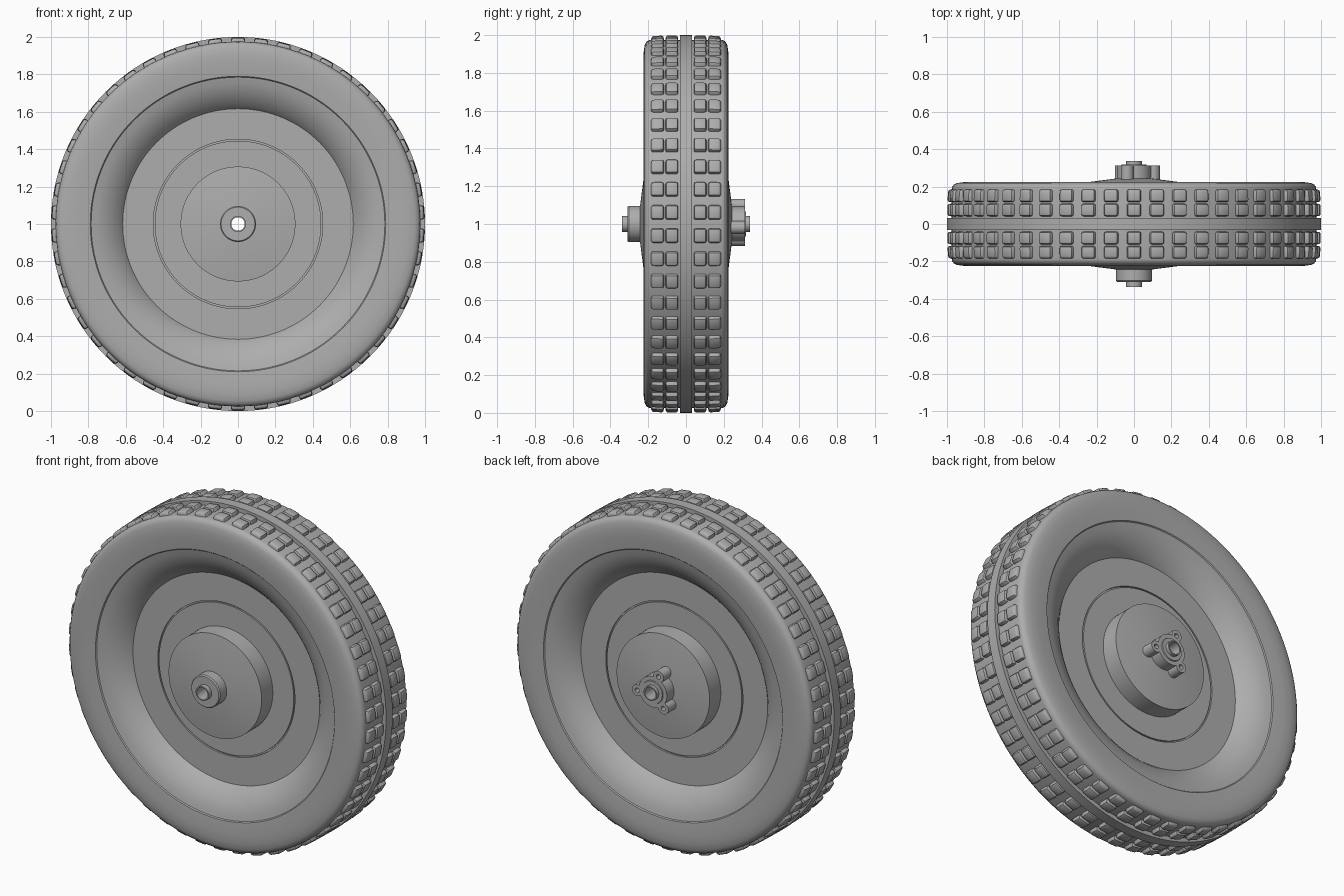
import bpy, bmesh, math
from mathutils import Matrix, Vector

cube = bpy.data.objects.get("Cube")
if cube:
    bpy.data.objects.remove(cube, do_unlink=True)

grey = bpy.data.materials.new("plain grey")
grey.use_nodes = True
colour = (0.42, 0.42, 0.42, 1)
grey.diffuse_color = colour
grey.node_tree.nodes["Principled BSDF"].inputs["Base Color"].default_value = colour

CENTRE = Vector((0, 0, 1))


def finish(name, bm, angle=30):
    bmesh.ops.recalc_face_normals(bm, faces=bm.faces)
    mesh = bpy.data.meshes.new(name)
    bm.to_mesh(mesh)
    bm.free()
    mesh.materials.append(grey)
    obj = bpy.data.objects.new(name, mesh)
    bpy.context.collection.objects.link(obj)
    bpy.ops.object.select_all(action="DESELECT")
    obj.select_set(True)
    bpy.context.view_layer.objects.active = obj
    bpy.ops.object.shade_smooth_by_angle(angle=math.radians(angle))
    return obj


def lathe(name, profile, steps=128, centre=CENTRE):
    """Spin a closed (radius, y) loop about an axis along y."""
    bm = bmesh.new()
    verts = [bm.verts.new(centre + Vector((r, y, 0))) for r, y in profile]
    edges = [bm.edges.new((v, verts[i - 1])) for i, v in enumerate(verts)]
    bmesh.ops.spin(bm, geom=verts + edges, cent=centre, axis=(0, 1, 0),
                   angle=math.tau, steps=steps, use_merge=True)
    bmesh.ops.remove_doubles(bm, verts=bm.verts, dist=0.00001)
    return finish(name, bm)


def both_sides(half):
    return half + [(r, -y) for r, y in reversed(half)]


# Tyre: tread bed, rounded shoulder, sidewall and inward roll to the dish
lathe("tyre", both_sides([
    (0.975, 0.03), (0.975, 0.185), (0.972, 0.2), (0.962, 0.212), (0.945, 0.219),
    (0.91, 0.224), (0.86, 0.224), (0.79, 0.217), (0.785, 0.211), (0.75, 0.203),
    (0.71, 0.188), (0.67, 0.163), (0.64, 0.137), (0.612, 0.105), (0.6, 0.08)]))

# Raised rib round the middle of the tread
lathe("centre_rib", both_sides([(1.0, 0.031), (0.96, 0.031)]))

# Dish with a fine groove, and the shallow cone of the hub disc
BORE = 0.037
lathe("wheel_disc", both_sides([
    (0.63, 0.11), (0.453, 0.11), (0.453, 0.1), (0.445, 0.1), (0.445, 0.11),
    (0.307, 0.11), (0.307, 0.216), (0.09, 0.244), (BORE, 0.244)]))

# Front boss and the sleeve running through the hub
lathe("front_boss", [(BORE, -0.24), (0.096, -0.24), (0.096, -0.303),
                     (0.09, -0.31), (0.07, -0.31), (BORE, -0.31)], 48)
lathe("axle_sleeve", both_sides([(BORE - 0.001, 0.338), (0.043, 0.338)]), 48)

# Back boss with three bored lugs
lathe("back_boss", [(BORE, 0.235), (0.092, 0.235), (0.092, 0.312), (0.068, 0.312),
                    (0.066, 0.318), (BORE, 0.318)], 48)
for i in range(3):
    a = math.radians(-10 + 120 * i)
    spot = CENTRE + Vector((math.cos(a), 0, math.sin(a))) * 0.106
    lathe(f"lug_{i + 1}", [(0.0, 0.23), (0.034, 0.23), (0.034, 0.312),
                           (0.014, 0.312), (0.014, 0.28), (0.0, 0.28)], 24, spot)

# Four rows of rounded tread blocks
bm = bmesh.new()
COUNT = 50
for i in range(COUNT):
    turn = Matrix.Translation(CENTRE) @ Matrix.Rotation(math.tau * i / COUNT, 4, "Y")
    for y in (-0.151, -0.075, 0.075, 0.151):
        block = bmesh.ops.create_cube(bm, size=1)["verts"]
        for v in block:
            top = v.co.z > 0
            v.co.x *= 0.072 if top else 0.08
            v.co.y = v.co.y * (0.064 if top else 0.07) + y
            v.co.z = 0.998 if top else 0.96
            if top and abs(v.co.y) > 0.16:
                v.co.z -= 0.004
bmesh_edges = [e for e in bm.edges if max(v.co.z for v in e.verts) > 0.99]
bmesh.ops.bevel(bm, geom=bmesh_edges, offset=0.011, segments=2,
                affect="EDGES", profile=0.5)
# Each block lies at the top of the tyre until it is turned into place
bm.verts.ensure_lookup_table()
per_turn = len(bm.verts) // COUNT
seen, islands = set(), []
for start in bm.verts:
    if start in seen:
        continue
    stack, island = [start], []
    seen.add(start)
    while stack:
        v = stack.pop()
        island.append(v)
        for e in v.link_edges:
            o = e.other_vert(v)
            if o not in seen:
                seen.add(o)
                stack.append(o)
    islands.append(island)
rows = {}
for island in islands:
    key = round(sum(v.co.y for v in island) / len(island), 2)
    i = rows[key] = rows.get(key, -1) + 1
    turn = Matrix.Translation(CENTRE) @ Matrix.Rotation(math.tau * i / COUNT, 4, "Y")
    for v in island:
        v.co = turn @ v.co
finish("tread_blocks", bm, 40)
